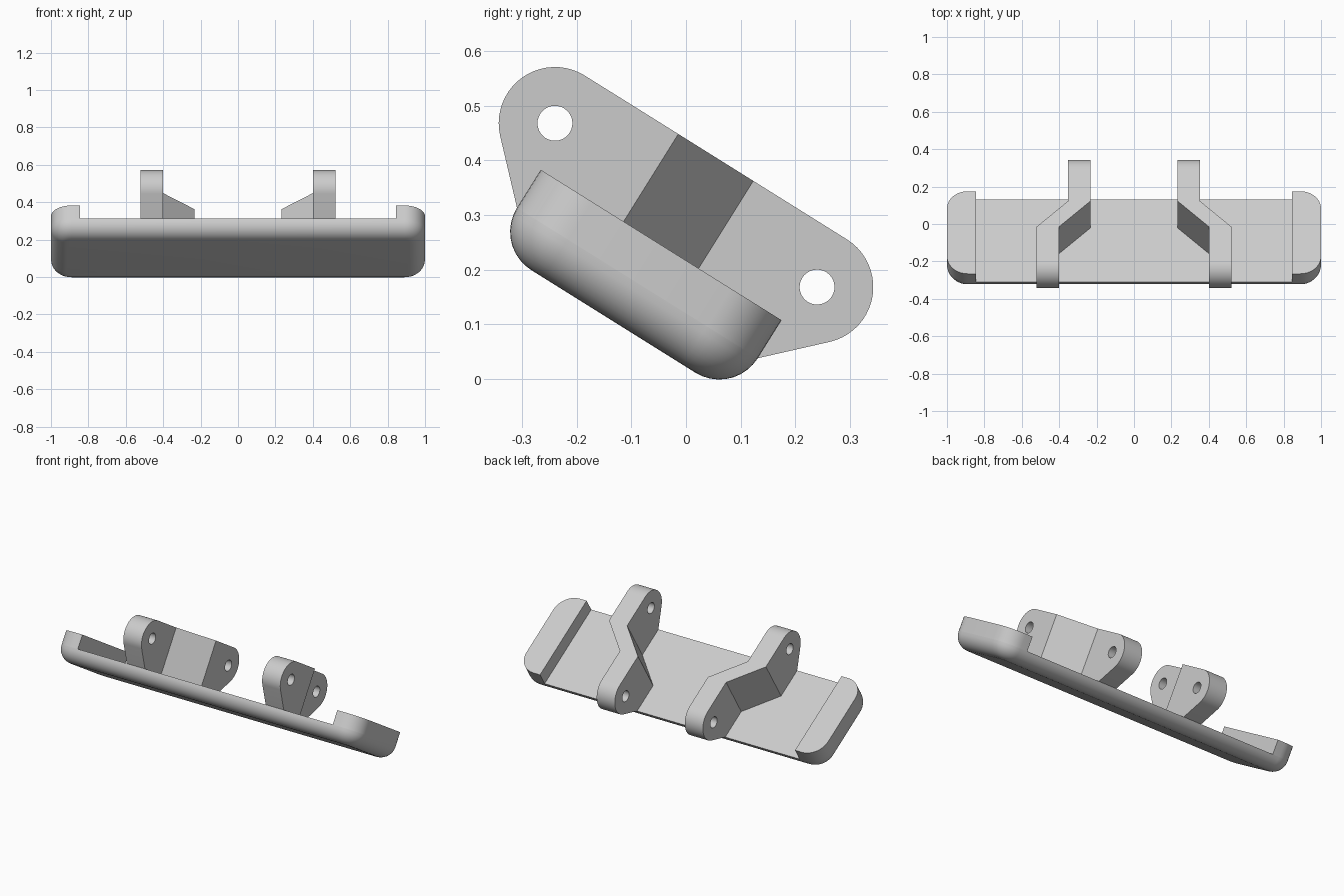
import bpy, bmesh
from math import sin, cos, pi, radians

if "Cube" in bpy.data.objects:
    bpy.data.objects.remove(bpy.data.objects["Cube"])

TILT, LIFT = radians(-32), 0.318
HALF_X, HALF_Y, CORNER = 1.0, 0.26, 0.11          # plate outline
PLATE_TOP, LIP_TOP, ROUND = -0.168, -0.086, 0.083
LIP_X = 0.845
PIN_Y, EYE_R, HOLE_R, KINK = 0.283, 0.103, 0.032, 0.081

steel = bpy.data.materials.new("light grey steel")
steel.use_nodes = True
steel.diffuse_color = (0.6, 0.6, 0.6, 1)
steel.node_tree.nodes["Principled BSDF"].inputs["Base Color"].default_value = (0.6, 0.6, 0.6, 1)


def finish(bm, name):
    """Turn a bmesh into a tilted, shaded object."""
    bmesh.ops.recalc_face_normals(bm, faces=bm.faces)
    mesh = bpy.data.meshes.new(name)
    bm.to_mesh(mesh)
    bm.free()
    mesh.materials.append(steel)
    obj = bpy.data.objects.new(name, mesh)
    bpy.context.collection.objects.link(obj)
    obj.rotation_euler.x = TILT
    obj.location.z = LIFT
    bpy.ops.object.select_all(action='DESELECT')
    obj.select_set(True)
    bpy.context.view_layer.objects.active = obj
    bpy.ops.object.shade_smooth_by_angle(angle=radians(30))
    return obj


def arc(cx, cy, r, start, end, steps):
    return [(cx + r * cos(a), cy + r * sin(a))
            for a in (start + (end - start) * i / steps for i in range(steps + 1))]


def corner(sx, sy, start, inset):
    """One rounded corner of the plate outline."""
    return arc(sx * (HALF_X - CORNER), sy * (HALF_Y - CORNER), CORNER - inset,
               start, start + pi / 2, 10)


def loft(rings, name):
    """Skin closed rings of points and cap both ends."""
    bm = bmesh.new()
    loops = [[bm.verts.new(p) for p in ring] for ring in rings]
    n = len(loops[0])
    for a, b in zip(loops, loops[1:]):
        for i in range(n):
            j = (i + 1) % n
            bm.faces.new((a[i], a[j], b[j], b[i]))
    bm.faces.new(loops[0])
    bm.faces.new(loops[-1])
    return finish(bm, name)


# Base plate with rounded lower edges
rings = []
for i in range(10):
    a = i / 9 * pi / 2
    inset = ROUND * (1 - sin(a))
    outline = (corner(1, 1, 0, inset) + corner(-1, 1, pi / 2, inset)
               + corner(-1, -1, pi, inset) + corner(1, -1, -pi / 2, inset))
    rings.append([(x, y, PLATE_TOP - ROUND * cos(a)) for x, y in outline])
loft(rings, "base_plate")

# Raised lips at both ends of the plate
for side, name in ((1, "left_lip"), (-1, "right_lip")):
    outline = (corner(1, -1, -pi / 2, 0) + corner(1, 1, 0, 0)
               + [(LIP_X, HALF_Y), (LIP_X, -HALF_Y)])
    loft([[(side * x, y, z) for x, y in outline] for z in (PLATE_TOP, LIP_TOP)], name)


def lug(side, name):
    """Cranked hinge lug with a pin hole at each end."""
    bm = bmesh.new()
    edges = []
    outer = (arc(PIN_Y, 0, EYE_R, -pi / 4, pi / 2, 20)
             + arc(-PIN_Y, 0, EYE_R, pi / 2, pi * 5 / 4, 20)
             + [(-HALF_Y, PLATE_TOP), (HALF_Y, PLATE_TOP)])
    holes = [arc(s * PIN_Y, 0, HOLE_R, 0, 2 * pi, 32)[:-1] for s in (-1, 1)]
    for loop in [outer] + holes:
        vs = [bm.verts.new((0, y, z)) for y, z in loop]
        edges += [bm.edges.new((vs[i - 1], vs[i])) for i in range(len(vs))]
    bmesh.ops.triangle_fill(bm, edges=edges, use_beauty=True, use_dissolve=False, normal=(1, 0, 0))
    for y in (-KINK, KINK):
        bmesh.ops.bisect_plane(bm, geom=bm.verts[:] + bm.edges[:] + bm.faces[:],
                               plane_co=(0, y, 0), plane_no=(0, 1, 0))
    side_faces = bmesh.ops.extrude_face_region(bm, geom=bm.faces[:], use_keep_orig=True)
    for v in side_faces["geom"]:
        if isinstance(v, bmesh.types.BMVert):
            v.co.x = 0.12
    # Step the rear half inward between the two kinks
    for v in bm.verts:
        step = min(max((v.co.y + KINK) / (2 * KINK), 0), 1)
        v.co.x = side * (0.40 + v.co.x - 0.168 * step)
    finish(bm, name)


lug(1, "left_lug")
lug(-1, "right_lug")
